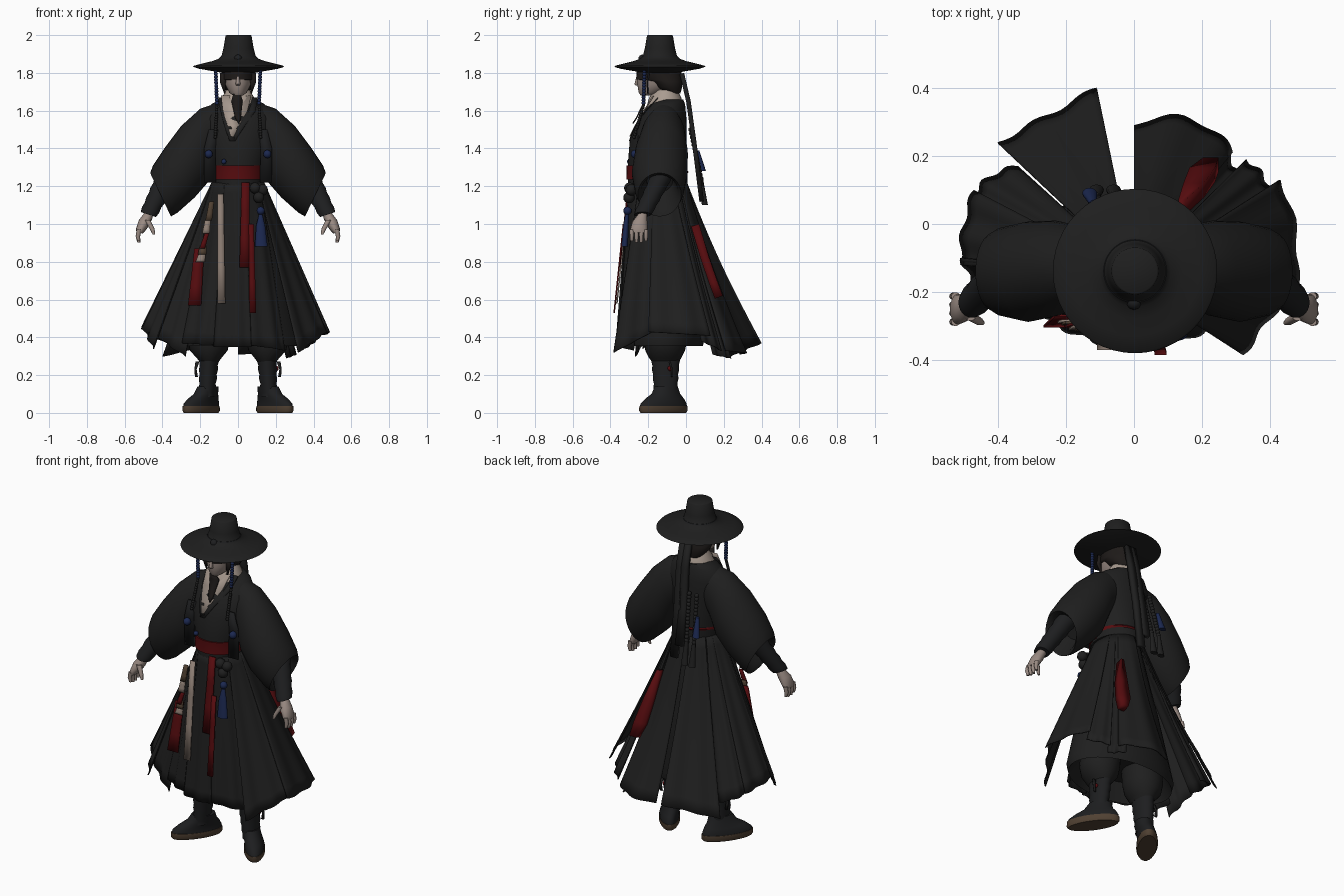
import bpy, bmesh
from math import sin, cos, pi, radians, atan2
from mathutils import Vector, Matrix

cube = bpy.data.objects.get("Cube")
if cube:
    bpy.data.objects.remove(cube, do_unlink=True)


def material(name, *rgb):
    m = bpy.data.materials.new(name)
    m.use_nodes = True
    m.diffuse_color = (*rgb, 1)
    m.node_tree.nodes["Principled BSDF"].inputs["Base Color"].default_value = (*rgb, 1)
    return m


BLACK = material("black cloth", .0135, .0135, .0135)
DARK = material("charcoal wraps", .0125, .013, .014)
HAIR = material("dark hair", .013, .0105, .0095)
RED = material("red sash", .092, .0035, .0045)
BLUE = material("blue cord", .011, .021, .08)
SKIN = material("pale skin", .32, .255, .225)
CREAM = material("cream cloth", .4, .33, .28)
LINEN = material("dull linen", .27, .21, .175)
BROWN = material("brown leather", .08, .052, .032)


def finish(name, bm, mat, mirror=False, thick=0, angle=50):
    bmesh.ops.recalc_face_normals(bm, faces=bm.faces)
    me = bpy.data.meshes.new(name)
    bm.to_mesh(me)
    bm.free()
    me.materials.append(mat)
    me.polygons.foreach_set("use_smooth", [True] * len(me.polygons))
    me.set_sharp_from_angle(angle=radians(angle))
    ob = bpy.data.objects.new(name, me)
    bpy.context.collection.objects.link(ob)
    if thick:
        ob.modifiers.new("thickness", "SOLIDIFY").thickness = thick
    if mirror:
        ob.modifiers.new("mirror", "MIRROR").use_mirror_merge = False
    return ob


def level(x, z, rx, y, ry):
    """Horizontal section given by centre and radii."""
    return x + rx, z, x - rx, z, y, ry


def loft(name, sections, mat, mirror=False, n=28, turn=None):
    """Skin over ellipses, each given by two silhouette points, y and depth."""
    bm = bmesh.new()
    rings = []
    for x0, z0, x1, z1, y, ry in sections:
        c = Vector(((x0 + x1) / 2, y, (z0 + z1) / 2))
        u = Vector(((x0 - x1) / 2, 0, (z0 - z1) / 2))
        rings.append([bm.verts.new(c + u * cos(2 * pi * i / n) + Vector((0, ry * sin(2 * pi * i / n), 0)))
                      for i in range(n)])
    for a, b in zip(rings, rings[1:]):
        for i in range(n):
            bm.faces.new((a[i], a[i - 1], b[i - 1], b[i]))
    bm.faces.new(rings[0])
    bm.faces.new(rings[-1])
    if turn:
        angle, pivot = turn
        bmesh.ops.rotate(bm, cent=pivot, matrix=Matrix.Rotation(radians(angle), 3, "Z"), verts=bm.verts)
    return finish(name, bm, mat, mirror)


def ribbon(name, points, mat, mirror=False, thick=.008):
    """Hanging strip through (x, y, z, width)."""
    bm = bmesh.new()
    rows = [[bm.verts.new((x + s * w / 2, y, z)) for s in (-1, 1)] for x, y, z, w in points]
    for a, b in zip(rows, rows[1:]):
        bm.faces.new((a[0], a[1], b[1], b[0]))
    return finish(name, bm, mat, mirror, thick)


def beads(name, points, r, mat, mirror=False):
    bm = bmesh.new()
    for p in points:
        bmesh.ops.create_uvsphere(bm, u_segments=10, v_segments=8, radius=r, matrix=Matrix.Translation(p))
    return finish(name, bm, mat, mirror)


def steps(a, b, n):
    return [Vector(a).lerp(Vector(b), i / (n - 1)) for i in range(n)]


def skirt_panel(name, a, b, bulge, rows=14, cols=16):
    """Pleated cloth from the waist to a hem running from a to b."""
    bm = bmesh.new()
    a, b = Vector(a), Vector(b)
    angles = [atan2(p.y + .13, p.x) for p in (a, b)]
    if angles[1] < angles[0] - pi:
        angles[1] += 2 * pi
    grid = []
    for r in range(rows + 1):
        t = r / rows
        row = []
        for c in range(cols + 1):
            s = c / cols
            ang = angles[0] + (angles[1] - angles[0]) * s
            out = Vector((cos(ang), sin(ang), 0))
            waist = Vector((.135 * cos(ang), -.15 + .155 * sin(ang), 1.23))
            p = waist.lerp(a.lerp(b, s), t)
            p += out * (t * (bulge * s * (1 - s) + .007 * sin(s * 4 * pi)) - .02 * sin(pi * t) * max(0, sin(ang)))
            row.append(bm.verts.new(p))
        grid.append(row)
    for p, q in zip(grid, grid[1:]):
        for i in range(cols):
            bm.faces.new((p[i], p[i + 1], q[i + 1], q[i]))
    return finish(name, bm, BLACK, thick=.006)


# Hat with wide brim, low band and front bead
hat = [(2, .064), (1.996, .069), (1.93, .08), (1.89, .09), (1.875, .105), (1.862, .14), (1.85, .19),
       (1.838, .236), (1.832, .241), (1.822, .21), (1.81, .14), (1.8, .085)]
loft("hat", [level(.003, z, r, -.138, r) for z, r in hat], BLACK, n=48)
loft("hat_band", [level(.003, z, r, -.138, r) for z, r in ((1.89, .092), (1.868, .105))], DARK, n=48)
beads("hat_bead", [(0, -.23, 1.875)], .022, DARK)

# Head, hair, neck and beard
loft("head", [level(0, 1.68, .025, -.215, .025), level(0, 1.695, .045, -.19, .06),
              level(0, 1.74, .069, -.16, .098), level(0, 1.78, .075, -.155, .104),
              level(0, 1.83, .075, -.15, .1)], SKIN)
loft("nose", [level(0, 1.78, .008, -.255, .008), level(0, 1.74, .013, -.258, .016),
              level(0, 1.732, .008, -.255, .01)], SKIN, n=10)
loft("hair", [level(0, 1.69, .05, -.07, .04), level(0, 1.725, .082, -.095, .075),
              level(0, 1.755, .086, -.115, .095), level(0, 1.765, .087, -.142, .121),
              level(0, 1.83, .085, -.142, .118)], HAIR)
ribbon("side_lock", [(.075, -.2, 1.8, .04), (.08, -.21, 1.75, .03), (.07, -.205, 1.69, .006)], HAIR, True)
loft("neck", [level(0, 1.74, .045, -.13, .05), level(0, 1.6, .06, -.12, .06)], SKIN)
loft("inner_collar", [level(0, 1.71, .062, -.105, .058), level(0, 1.67, .085, -.11, .085),
                      level(0, 1.6, .11, -.115, .1)], CREAM)
ribbon("beard", [(-.005, -.23, 1.69, .04), (-.005, -.215, 1.65, .06), (0, -.258, 1.56, .03),
                 (.005, -.278, 1.53, .003)], HAIR)

# Robe body, neckline and crossed lapels
loft("robe_body", [level(0, 1.66, .09, -.085, .07), level(0, 1.635, .14, -.1, .095),
                   level(0, 1.56, .19, -.125, .127), level(0, 1.45, .18, -.147, .15),
                   level(0, 1.33, .15, -.15, .157), level(0, 1.2, .135, -.15, .157)], BLACK, n=40)
ribbon("neckline", [(-.01, -.175, 1.68, .16), (-.015, -.226, 1.6, .13), (-.025, -.272, 1.52, .06),
                    (-.03, -.299, 1.465, .015)], CREAM, thick=.006)
for side in (-1, 1):
    ribbon("lapel", [(.09 * side, -.15, 1.67, .03), (.075 * side, -.215, 1.6, .035),
                     (.032 * side - .02, -.278, 1.51, .035), (-.03, -.302, 1.44, .03)], BLACK, thick=.005)
# Belt, broad at the front and narrow behind
loft("belt", [level(0, 1.31, .142, -.168, .148), level(0, 1.275, .146, -.15, .164),
              level(0, 1.235, .14, -.168, .148)], RED, n=40)

# Wide sleeves, open at the end
loft("sleeve", [(.1, 1.645, .07, 1.4, -.11, .08), (.2, 1.61, .12, 1.33, -.12, .115),
                (.3, 1.52, .16, 1.22, -.13, .14), (.39, 1.4, .23, 1.14, -.14, .147),
                (.45, 1.31, .32, 1.06, -.14, .13), (.465, 1.27, .355, 1.04, -.14, .115),
                (.44, 1.26, .35, 1.07, -.14, .1), (.36, 1.29, .28, 1.17, -.14, .07)], BLACK, True, 32)

# Wrapped forearms and hands
arm = []
for i in range(9):
    t, w = i / 8, .052 - .012 * i / 8 + .004 * (i % 2)
    x, z = .375 + .1 * t, 1.25 - .2 * t
    arm.append((x + w, z + w / 3, x - w, z - w / 3, -.13 - .1 * t, w + .005))
loft("forearm_wrap", arm, DARK, True, 20)
loft("palm", [(.495, 1.06, .45, 1.04, -.23, .024), (.525, 1.02, .465, 1, -.245, .04),
              (.54, .975, .49, .965, -.25, .045), (.538, .955, .505, .95, -.25, .043)], SKIN, True, 16)
for i in range(4):
    y, end = -.287 + .025 * i, .91 - .008 * (i in (1, 2))
    loft("finger", [level(.523, .97, .013, y, .012), level(.53, .935, .012, y, .011),
                    level(.525, end, .008, y, .008)], SKIN, True, 10)
loft("thumb", [level(.48, 1.02, .016, -.27, .014), level(.455, .975, .013, -.285, .012),
               level(.445, .945, .007, -.29, .007)], SKIN, True, 10)

# Underskirt and overlapping skirt panels, running round from the front
loft("underskirt", [level(0, 1.22, .12, -.15, .14), level(0, .8, .24, -.13, .18),
                    level(0, .4, .34, -.12, .22), level(0, .355, .33, -.12, .21),
                    level(0, .46, .25, -.11, .18)], BLACK, n=40)
hems = {
    "front_middle": ((-.13, -.34, .35), (.07, -.365, .35), .05),
    "front_left": ((.05, -.35, .36), (.25, -.28, .33), .1),
    "left_front_tail": ((.32, -.385, .32), (.475, -.18, .43), 0),
    "left_side": ((.475, -.2, .43), (.43, .13, .41), .1),
    "left_back": ((.41, .08, .38), (.33, .19, .33), .05),
    "back_left_fold": ((.31, .14, .31), (.26, .24, .29), 0),
    "back_left": ((.29, .21, .33), (0, .29, .31), .25),
    "back_right_tail": ((-.11, .4, .37), (-.4, .24, .3), 0),
    "right_back": ((-.34, .17, .36), (-.47, .08, .42), .1),
    "right_side": ((-.47, .1, .42), (-.51, -.12, .46), .05),
    "right_front_tail": ((-.51, -.1, .46), (-.45, -.23, .34), 0),
    "front_right": ((-.43, -.2, .41), (-.28, -.27, .3), .03),
    "front_right_inner": ((-.3, -.25, .37), (-.12, -.34, .36), .05),
}
for part, (a, b, bulge) in hems.items():
    skirt_panel("skirt_" + part, a, b, bulge)

# Baggy trousers, wrapped shins, shoes
loft("trousers", [level(.13, .7, .12, -.11, .12), level(.155, .38, .11, -.11, .115),
                  level(.155, .33, .1, -.11, .105), level(.153, .29, .065, -.11, .085),
                  level(.152, .27, .05, -.11, .07)], BLACK, True)
loft("shin_wrap", [level(.152 + .0015 * i, .3 - .024 * i, .05 - .0012 * i + .004 * (i % 2),
                         -.108, .074 - .002 * i + .004 * (i % 2)) for i in range(10)], DARK, True)
turn = (35, (.195, -.12, 0))
loft("shoe", [level(.195, .03, .056, -.12, .148), level(.195, .05, .055, -.118, .143),
              level(.19, .075, .052, -.108, .12), level(.182, .1, .051, -.094, .086),
              level(.174, .14, .05, -.087, .066)], DARK, True, turn=turn)
loft("shoe_sole", [level(.195, 0, .052, -.12, .142), level(.195, .012, .059, -.12, .151),
                   level(.195, .037, .058, -.12, .15)], BROWN, True, turn=turn)
ribbon("shin_tie", [(.215, -.09, .27, .02), (.225, -.08, .23, .012), (.22, -.08, .19, .016)], BLACK, True)
beads("shin_knot", [(.203, -.085, .235)], .013, RED)


# Sashes and pendants hanging over the front of the skirt
def hanging(name, x0, x1, top, bottom, w, mat, lift=0):
    pts = [(x0 + (x1 - x0) * t, -.31 - lift - .105 * (1.2 - top + (top - bottom) * t),
            top + (bottom - top) * t, w * (.75 + .25 * t)) for t in (0, .33, .66, 1)]
    return ribbon(name, pts, mat)


hanging("red_sash_upper", .04, .035, 1.22, .77, .055, RED)
hanging("red_sash_lower", .07, .078, 1, .53, .036, RED, .004)
hanging("cream_strip", -.092, -.088, 1.16, .58, .042, LINEN, -.005)
hanging("brown_pendant", -.14, -.155, 1.12, 1.02, .035, BROWN, -.015)
hanging("cream_pendant", -.16, -.17, 1.02, .95, .04, LINEN, -.025)
hanging("red_pendant_cord", -.165, -.19, .95, .87, .03, RED, -.04)
hanging("lower_brown_pendant", -.185, -.19, .89, .84, .045, BROWN, -.05)
hanging("lower_cream_pendant", -.19, -.2, .84, .8, .05, LINEN, -.06)
hanging("red_sash_right", -.205, -.23, .87, .57, .07, RED, -.072)
beads("sash_knot", [(.09, -.298, 1.19), (.11, -.302, 1.14), (.13, -.29, 1.18)], .03, BLACK)
beads("blue_pendant_bead", [(.12, -.31, 1.07)], .022, BLUE)
loft("blue_tassel", [level(.12, 1.05, .01, -.312, .01), level(.12, .99, .024, -.318, .015),
                     level(.123, .88, .034, -.325, .018)], BLUE, n=14)

# Hat cords, shoulder straps and beads
beads("hat_cord_beads", steps((.118, -.22, 1.81), (.112, -.225, 1.64), 12), .011, BLUE, True)
beads("hat_cord_braid", steps((.112, -.225, 1.63), (.12, -.275, 1.46), 14), .009, BLACK, True)
ribbon("chest_strap", [(.13, -.262, 1.5, .05), (.15, -.258, 1.4, .06), (.148, -.258, 1.22, .065)], DARK, True)
beads("chest_bead", [(.155, -.27, 1.37)], .022, BLUE, True)
beads("chest_charm", [(-.075, -.298, 1.33)], .014, BLUE)

# Long hair ribbons, tassels and red sash at the back
for x, end in ((.03, 1.12), (-.005, 1.2)):
    ribbon("back_ribbon", [(x, -.01, 1.8, .035), (x, .025, 1.65, .04), (x - .01, .06, 1.4, .045),
                           (x - .01, .095, end, .045)], BLACK, thick=.024)
for x in (-.04, -.09):
    beads("back_braid", steps((x, .025, 1.5), (x - .02, .08, 1.24), 14), .013, BLACK)
    loft("back_tassel", [level(x - .02, 1.24, .01, .08, .01), level(x - .02, 1.1, .022, .1, .016)], BLACK, n=12)
loft("back_blue_tassel", [level(-.12, 1.39, .01, .06, .01), level(-.13, 1.28, .022, .09, .016)], BLUE, n=12)
ribbon("back_red_sash", [(.14, .07, 1, .02), (.175, .12, .83, .06), (.2, .165, .7, .075),
                         (.225, .195, .62, .045)], RED, thick=.045)
